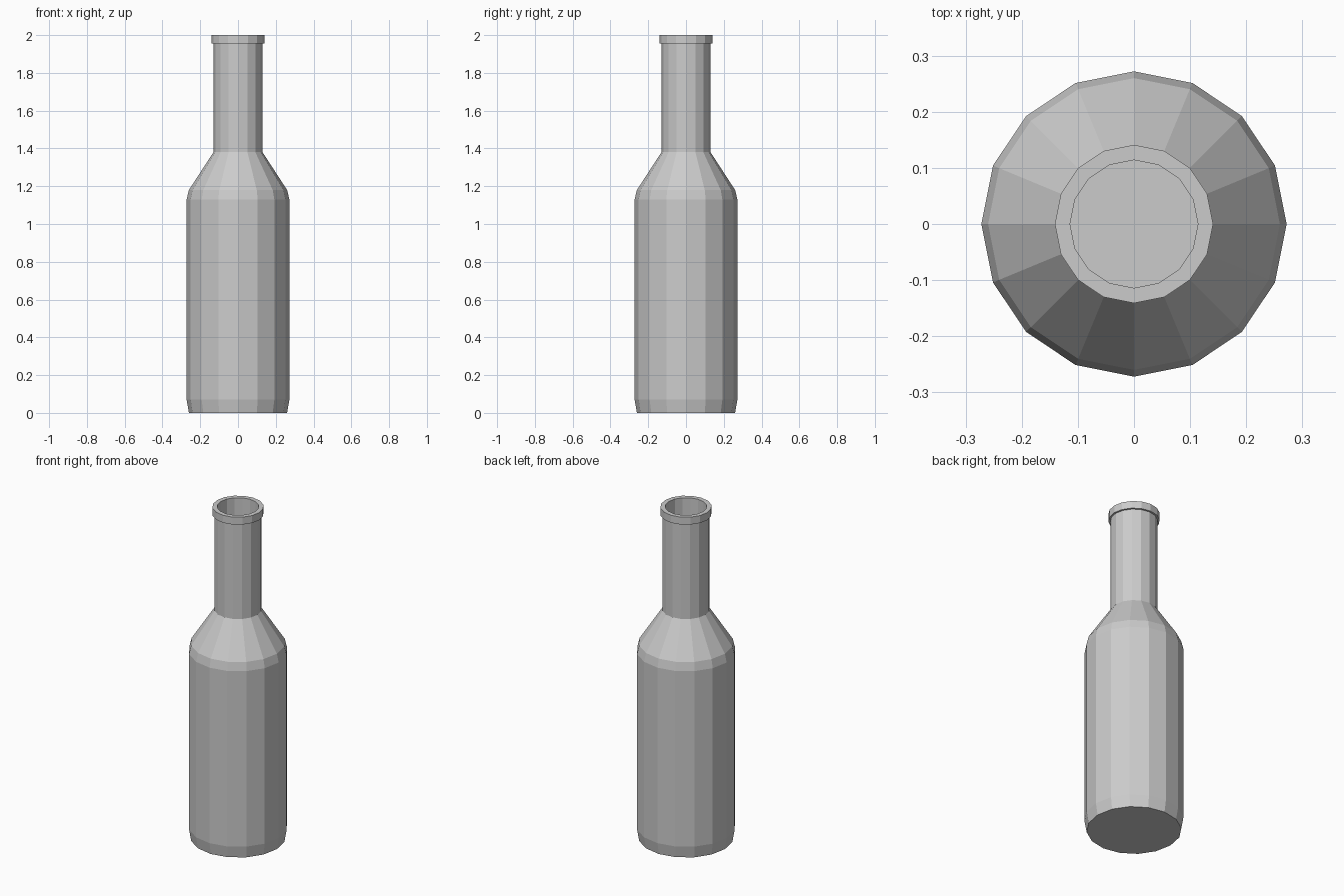
import bpy, bmesh, math

if "Cube" in bpy.data.objects:
    bpy.data.objects.remove(bpy.data.objects["Cube"])

SIDES = 16

# Closed-bottom bottle profile (radius, height): outside up, over the lip, down inside
outer = [(0.26, 0.0), (0.272, 0.07), (0.272, 1.13), (0.26, 1.18),
         (0.13, 1.38), (0.13, 1.955), (0.141, 1.955), (0.141, 2.0)]
inner = [(0.114, 2.0), (0.114, 1.375), (0.244, 1.17), (0.256, 1.125),
         (0.256, 0.075), (0.246, 0.02)]


def lathe(name, profile):
    bm = bmesh.new()
    rings = []
    for r, z in profile:
        rings.append([bm.verts.new((r * math.cos(2 * math.pi * i / SIDES),
                                    r * math.sin(2 * math.pi * i / SIDES), z))
                      for i in range(SIDES)])
    # Walls between neighbouring rings
    for a, b in zip(rings, rings[1:]):
        for i in range(SIDES):
            j = (i + 1) % SIDES
            bm.faces.new((a[i], a[j], b[j], b[i]))
    # Base underneath and floor inside
    bm.faces.new(rings[0][::-1])
    bm.faces.new(rings[-1])
    mesh = bpy.data.meshes.new(name)
    bm.to_mesh(mesh)
    bm.free()
    obj = bpy.data.objects.new(name, mesh)
    bpy.context.collection.objects.link(obj)
    return obj


lathe("bottle", outer + inner)
